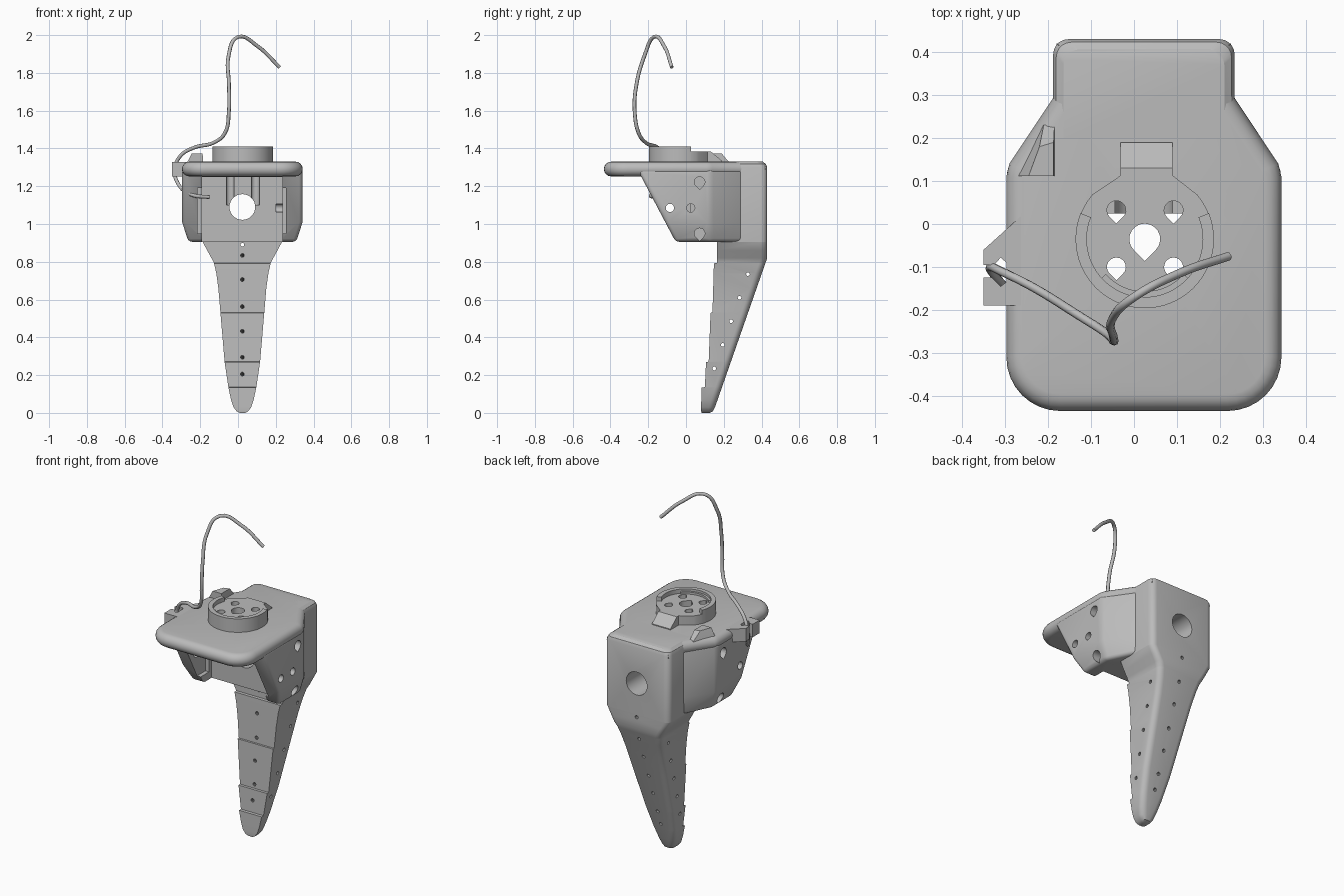
import bpy, bmesh, math
from mathutils import Matrix, Vector

if "Cube" in bpy.data.objects:
    bpy.data.objects.remove(bpy.data.objects["Cube"])

CX = 0.023  # symmetry line of the housing
grey = bpy.data.materials.new("grey_plastic")
grey.diffuse_color = (0.5, 0.5, 0.5, 1)
grey.use_nodes = True
grey.node_tree.nodes["Principled BSDF"].inputs["Base Color"].default_value = grey.diffuse_color


def make(name, bm):
    bmesh.ops.recalc_face_normals(bm, faces=bm.faces)
    me = bpy.data.meshes.new(name)
    bm.to_mesh(me)
    bm.free()
    me.materials.append(grey)
    ob = bpy.data.objects.new(name, me)
    bpy.context.collection.objects.link(ob)
    return ob


def loft(name, rings):
    bm = bmesh.new()
    vs = [[bm.verts.new(p) for p in r] for r in rings]
    n = len(vs[0])
    for a, b in zip(vs, vs[1:]):
        for i in range(n):
            j = (i + 1) % n
            bm.faces.new((a[i], a[j], b[j], b[i]))
    bm.faces.new(vs[0][::-1])
    bm.faces.new(vs[-1])
    return make(name, bm)


def prism(name, pts, lo, hi, mat=Matrix()):
    return loft(name, [[mat @ Vector((x, y, z)) for x, y in pts] for z in (lo, hi)])


def box(name, x0, x1, y0, y1, z0, z1):
    return prism(name, [(x0, y0), (x1, y0), (x1, y1), (x0, y1)], z0, z1)


def arc(cx, cy, r, a0, a1, n):
    return [(cx + r * math.cos(math.radians(a0 + (a1 - a0) * i / n)),
             cy + r * math.sin(math.radians(a0 + (a1 - a0) * i / n))) for i in range(n + 1)]


def circle(cx, cy, r, n=16):
    return arc(cx, cy, r, 0, 360, n)[:-1]


def teardrop(cx, cy, r):
    return arc(cx, cy, r, -45, 225, 14) + [(cx, cy - 1.41 * r)]


def finish(ob, cutters=(), bevel=0, segs=3, angle=30):
    """Bevel, cut, then bake the result and smooth it."""
    if bevel:
        m = ob.modifiers.new("round", 'BEVEL')
        m.width, m.segments, m.limit_method = bevel, segs, 'ANGLE'
        m.angle_limit = math.radians(30)
    for c in cutters:
        m = ob.modifiers.new("cut", 'BOOLEAN')
        m.object, m.operation, m.solver = c, 'DIFFERENCE', 'EXACT'
    dg = bpy.context.evaluated_depsgraph_get()
    me = bpy.data.meshes.new_from_object(ob.evaluated_get(dg))
    ob.modifiers.clear()
    ob.data = me
    bpy.ops.object.select_all(action='DESELECT')
    ob.select_set(True)
    bpy.context.view_layer.objects.active = ob
    bpy.ops.object.shade_smooth_by_angle(angle=math.radians(angle))


# Axis frames: local z runs along x or y
ALONG_X = Matrix(((0, 0, 1, 0), (1, 0, 0, 0), (0, 1, 0, 0), (0, 0, 0, 1)))
ALONG_Y = Matrix(((-1, 0, 0, 0), (0, 0, 1, 0), (0, 1, 0, 0), (0, 0, 0, 1)))

# --- Cutters ---
bore = prism("bore_cutter", circle(-CX, 1.09, 0.068, 32), -0.6, 0.6, ALONG_Y)
cavity = box("cavity_cutter", -0.19, 0.236, -0.6, 0.025, 0.7, 1.25)
recess = box("recess_cutter", -0.214, 0.255, -0.6, 0.0, 0.95, 1.19)
side_cuts = [prism("side_cutter", circle(-0.085, 1.085, 0.022), -0.6, 0.6, ALONG_X),
             prism("side_cutter", circle(0.025, 1.085, 0.022), 0.2, 0.6, ALONG_X)]
for z in (0.95, 1.222):
    for lo, hi in ((0.26, 0.6), (-0.6, -0.22)):
        side_cuts.append(prism("side_cutter", teardrop(0.072, z, 0.028), lo, hi, ALONG_X))
hub_cuts = [prism("hub_cutter", teardrop(0.025, -0.035, 0.036), 1.1, 1.6)]
for x in (-0.041, 0.092):
    for y in (-0.1, 0.032):
        hub_cuts.append(prism("hub_cutter", teardrop(x, y, 0.022), 1.1, 1.6))
leg_cuts = [prism("leg_cutter", circle(-CX, 0.89, 0.01, 10), -0.1, 0.6, ALONG_Y)]
for z in (0.2, 0.295, 0.435, 0.57, 0.715, 0.85):
    tilt = Matrix.Translation((CX, 0.12, z)) @ Matrix.Rotation(math.radians(-19), 4, 'X') @ ALONG_Y
    leg_cuts.append(prism("leg_cutter", circle(0, 0, 0.01, 10), -0.3, 0.6, tilt))
for i in range(5):
    leg_cuts.append(prism("leg_cutter", circle(0.15 + 0.0445 * i, 0.235 + 0.125 * i, 0.01, 10),
                          -0.5, 0.5, ALONG_X))


# --- Tapered stepped leg and rear block in one loft ---
def leg_ring(z, hw, yf, inset=0.0, yb=None):
    if yb is None:
        yb = min(0.43, 0.15 + 0.35 * (z - 0.02))
    hw, yb = hw - inset, yb - inset
    r = min(0.035, hw * 0.7, (yb - yf) * 0.6)
    pts = [(CX - hw, yf), (CX + hw, yf)]
    pts += arc(CX + hw - r, yb - r, r, 0, 90, 5) + arc(CX - hw + r, yb - r, r, 90, 180, 5)
    return [(x, y, z) for x, y in pts]


leg = loft("leg_and_rear_block", [leg_ring(*a) for a in (
    (0.0, 0.014, 0.083, 0, 0.125), (0.008, 0.03, 0.08, 0, 0.142), (0.03, 0.047, 0.08),
    (0.07, 0.06, 0.081), (0.135, 0.074, 0.083), (0.136, 0.074, 0.1), (0.27, 0.094, 0.106),
    (0.271, 0.094, 0.12), (0.53, 0.116, 0.13), (0.531, 0.116, 0.14), (0.66, 0.127, 0.144),
    (0.74, 0.138, 0.146), (0.792, 0.15, 0.148), (0.793, 0.15, 0.165), (0.82, 0.164, 0.165),
    (0.86, 0.186, 0.165), (0.905, 0.21, 0.165), (0.906, 0.21, 0.2), (1.3, 0.211, 0.2),
    (1.318, 0.211, 0.2, 0.007), (1.33, 0.211, 0.2, 0.024))])
finish(leg, leg_cuts + [bore])


# --- Housing with side walls ---
def body_ring(z, hw, yf):
    half = [(hw, yf), (hw, 0.13), (0.205, 0.30)]
    pts = half + [(-x, y) for x, y in half[::-1]]
    return [(CX + x, y, z) for x, y in pts]


body = loft("motor_housing", [body_ring(0.906, 0.285, -0.055), body_ring(1.01, 0.319, -0.11),
                              body_ring(1.29, 0.319, -0.258)])
finish(body, [cavity, recess, bore] + side_cuts + hub_cuts, 0.018)

# --- Top plate with pill-shaped rim ---
half = arc(0.195, -0.31, 0.125, -90, 0, 8) + [(0.32, 0.11), (0.313, 0.14), (0.21, 0.295), (0.203, 0.42)]
outline = [(CX + x, y) for x, y in half] + [(CX - x, y) for x, y in half[::-1]]


def inset_outline(d):
    n, out = len(outline), []
    for i in range(n):
        p, q, s = (Vector(outline[k % n]) for k in (i - 1, i, i + 1))
        a, b = (q - p).normalized(), (s - q).normalized()
        na, nb = Vector((-a.y, a.x)), Vector((-b.y, b.x))
        out.append(q + (na + nb) * (d / (1 + na.dot(nb))))
    return out


R = 0.039
rings = []
for k in range(9):
    t = math.pi * (k / 8 - 0.5)
    rings.append([(p.x, p.y, 1.291 + R * math.sin(t)) for p in inset_outline(R * (1 - math.cos(t)))])
finish(loft("top_plate", rings), hub_cuts + [cavity])

# --- Horn hub: flat pad, raised rim, ramp ---
HX, HY = 0.025, -0.035
hub = prism("hub_pad", arc(HX, HY, 0.16, 140, 400, 40) + [(0.09, 0.113), (-0.031, 0.113)], 1.31, 1.385)
finish(hub, hub_cuts)
rim = prism("hub_rim", arc(HX, HY, 0.161, 158, 382, 40) + arc(HX, HY, 0.135, 382, 158, 40), 1.31, 1.41)
finish(rim)
ledge = prism("hub_inner_ledge", arc(HX, HY, 0.14, 222, 318, 16) + arc(HX, HY, 0.122, 318, 222, 16), 1.37, 1.397)
finish(ledge)
ramp = prism("hub_ramp", [(0.09, 1.31), (0.11, 1.385), (0.13, 1.385), (0.19, 1.335), (0.19, 1.31)],
             -0.031, 0.09, ALONG_X)
finish(ramp)

# --- Raised tab over the left shoulder ---
tab = loft("shoulder_tab", [
    [(-0.29, 0.112, 1.27), (-0.185, 0.112, 1.27), (-0.185, 0.23, 1.27), (-0.22, 0.23, 1.27)],
    [(-0.27, 0.112, 1.325), (-0.185, 0.112, 1.325), (-0.185, 0.23, 1.325), (-0.21, 0.23, 1.325)],
    [(-0.245, 0.112, 1.372), (-0.187, 0.112, 1.372), (-0.187, 0.19, 1.372), (-0.22, 0.18, 1.372)]])
finish(tab)

# --- Cable clip on the left edge ---
clip = prism("cable_clip", [
    (-0.25, 0.03), (-0.35, -0.06), (-0.35, -0.095), (-0.325, -0.095), (-0.31, -0.078), (-0.297, -0.09),
    (-0.297, -0.135), (-0.31, -0.145), (-0.33, -0.125), (-0.35, -0.125), (-0.35, -0.19), (-0.25, -0.19)],
    1.252, 1.329)
finish(clip)

# --- Cable ---
cu = bpy.data.curves.new("cable_path", 'CURVE')
cu.dimensions, cu.bevel_depth, cu.bevel_resolution, cu.use_fill_caps = '3D', 0.01, 2, True
cu.resolution_u = 6
path = [(0.22, -0.075, 1.83), (0.105, -0.115, 1.94), (0.0, -0.17, 1.99), (-0.05, -0.22, 1.89),
        (-0.048, -0.262, 1.74), (-0.048, -0.272, 1.6), (-0.07, -0.25, 1.48), (-0.13, -0.212, 1.43),
        (-0.23, -0.15, 1.405), (-0.305, -0.112, 1.36), (-0.335, -0.1, 1.29), (-0.315, -0.13, 1.21),
        (-0.245, -0.185, 1.155), (-0.15, -0.17, 1.142)]
sp = cu.splines.new('BEZIER')
sp.bezier_points.add(len(path) - 1)
for bp, p in zip(sp.bezier_points, path):
    bp.co = p
    bp.handle_left_type = bp.handle_right_type = 'AUTO'
cu.materials.append(grey)
cable = bpy.data.objects.new("cable", cu)
bpy.context.collection.objects.link(cable)

# --- Remove cutters ---
for c in [bore, cavity, recess] + side_cuts + hub_cuts + leg_cuts:
    bpy.data.objects.remove(c)
